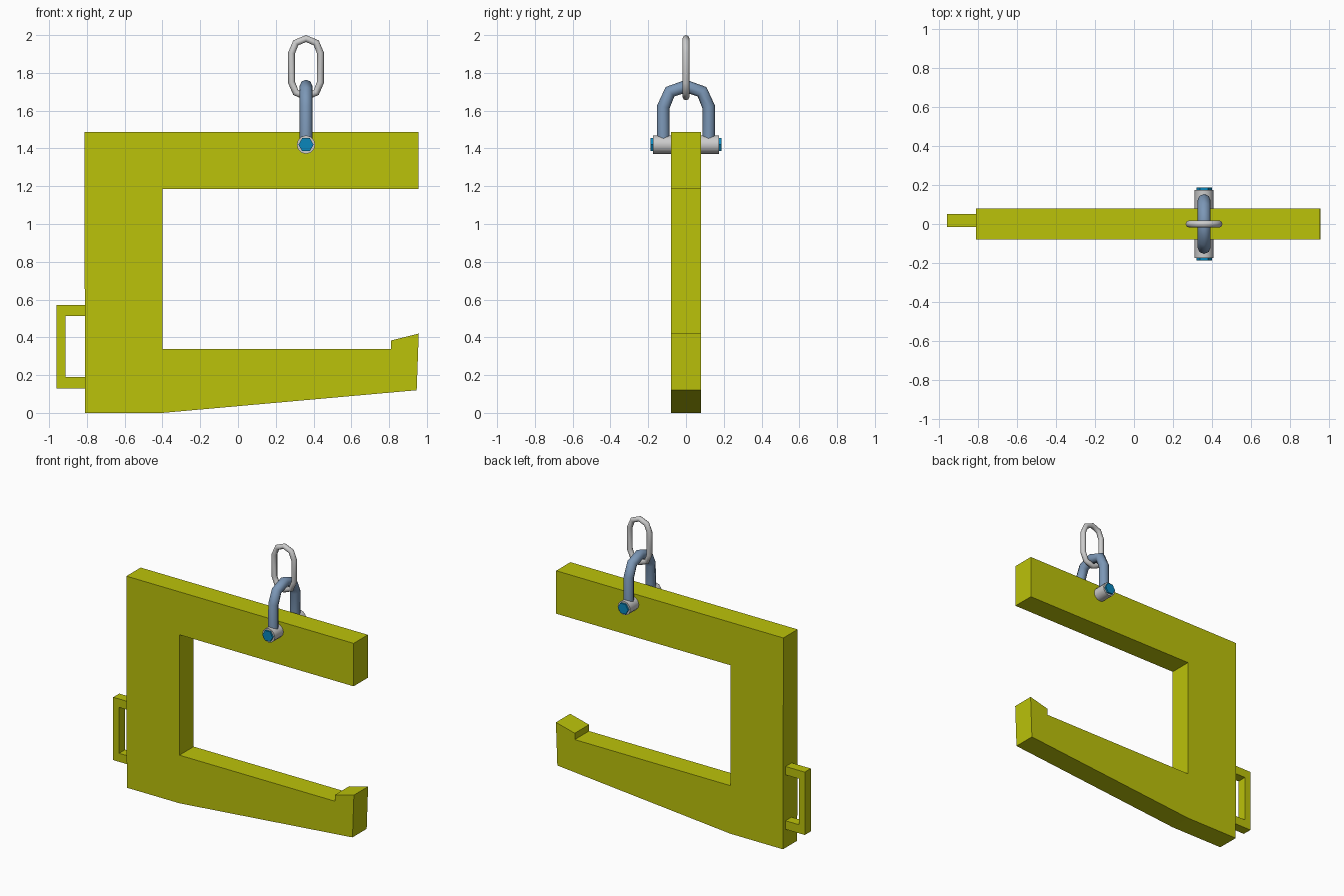
import bpy, bmesh, math
from mathutils import Matrix

if "Cube" in bpy.data.objects:
    bpy.data.objects.remove(bpy.data.objects["Cube"])


def material(name, rgb):
    m = bpy.data.materials.new(name)
    m.diffuse_color = (*rgb, 1)
    m.use_nodes = True
    m.node_tree.nodes["Principled BSDF"].inputs["Base Color"].default_value = m.diffuse_color
    return m


YELLOW = material("yellow_paint", (0.50, 0.54, 0.003))
STEEL = material("blue_steel", (0.20, 0.31, 0.47))
BLUE = material("blue_bolt", (0.003, 0.24, 0.50))


def finish(name, bm, mat=None):
    bmesh.ops.recalc_face_normals(bm, faces=bm.faces)
    me = bpy.data.meshes.new(name)
    bm.to_mesh(me)
    bm.free()
    ob = bpy.data.objects.new(name, me)
    bpy.context.collection.objects.link(ob)
    if mat:
        me.materials.append(mat)
    return ob


def smooth(ob, degrees):
    bpy.ops.object.select_all(action='DESELECT')
    ob.select_set(True)
    bpy.context.view_layer.objects.active = ob
    if ob.type == 'CURVE':
        bpy.ops.object.convert(target='MESH')
    bpy.ops.object.shade_smooth_by_angle(angle=math.radians(degrees))


def plate(name, profile, y0, y1, mat):
    """Extrude an x-z outline from y0 to y1."""
    bm = bmesh.new()
    face = bm.faces.new([bm.verts.new((x, y0, z)) for x, z in profile])
    ext = bmesh.ops.extrude_face_region(bm, geom=[face])
    verts = [g for g in ext["geom"] if isinstance(g, bmesh.types.BMVert)]
    bmesh.ops.translate(bm, verts=verts, vec=(0, y1 - y0, 0))
    return finish(name, bm, mat)


def rod_y(name, x, z, r, y0, y1, sides, mat=None):
    """Prism or cylinder along y, with a corner pointing along x."""
    profile = [(x + r * math.cos(2 * math.pi * i / sides),
                z + r * math.sin(2 * math.pi * i / sides)) for i in range(sides)]
    return plate(name, profile, y0, y1, mat)


def tube(name, points, r, cyclic, mat=None):
    cu = bpy.data.curves.new(name, 'CURVE')
    cu.dimensions = '3D'
    cu.bevel_depth = r
    cu.bevel_resolution = 2
    cu.use_fill_caps = not cyclic
    sp = cu.splines.new('POLY')
    sp.points.add(len(points) - 1)
    for p, co in zip(sp.points, points):
        p.co = (*co, 1)
    sp.use_cyclic_u = cyclic
    ob = bpy.data.objects.new(name, cu)
    bpy.context.collection.objects.link(ob)
    if mat:
        cu.materials.append(mat)
    smooth(ob, 50)
    return ob


# C-shaped frame with tapered lower arm
plate("c_frame", [(-0.81, 0), (-0.40, 0), (0.946, 0.12), (0.954, 0.338),
                  (-0.40, 0.338), (-0.40, 1.185), (0.955, 1.185),
                  (0.955, 1.487), (-0.813, 1.487)], -0.079, 0.079, YELLOW)

# raised lip at the tip of the lower arm
plate("arm_lip", [(0.81, 0.338), (0.954, 0.338), (0.957, 0.42), (0.81, 0.383)],
      -0.079, 0.079, YELLOW)

# rear grab handle
plate("grab_handle", [(-0.81, 0.13), (-0.81, 0.19), (-0.914, 0.19), (-0.914, 0.513),
                      (-0.81, 0.513), (-0.81, 0.572), (-0.96, 0.572), (-0.96, 0.13)],
      -0.016, 0.051, YELLOW)

# shackle eyes and hexagonal bolt ends on both sides
CX, PIN_Z = 0.36, 1.42
for side, s in (("front", -1), ("back", 1)):
    eye = rod_y(f"shackle_eye_{side}", CX, PIN_Z, 0.049, s * 0.075, s * 0.175, 12)
    smooth(eye, 40)
    rod_y(f"bolt_end_{side}", CX, PIN_Z, 0.040, s * 0.17, s * 0.187, 6, BLUE)

# shackle bow
half = [(0.12, PIN_Z), (0.12, 1.62), (0.085, 1.70)]
bow = [(CX, -y, z) for y, z in half] + [(CX, 0, 1.73)]
bow += [(CX, y, z) for y, z in reversed(half)]
tube("shackle_bow", bow, 0.034, False, STEEL)

# lifting link
R = 0.0765
link = []
for zc, start in ((1.905, 0), (1.75, math.pi)):
    for i in range(5):
        a = start + math.pi * i / 4
        link.append((CX + R * math.cos(a), 0, zc + R * math.sin(a)))
tube("lifting_link", link, 0.0185, True)
